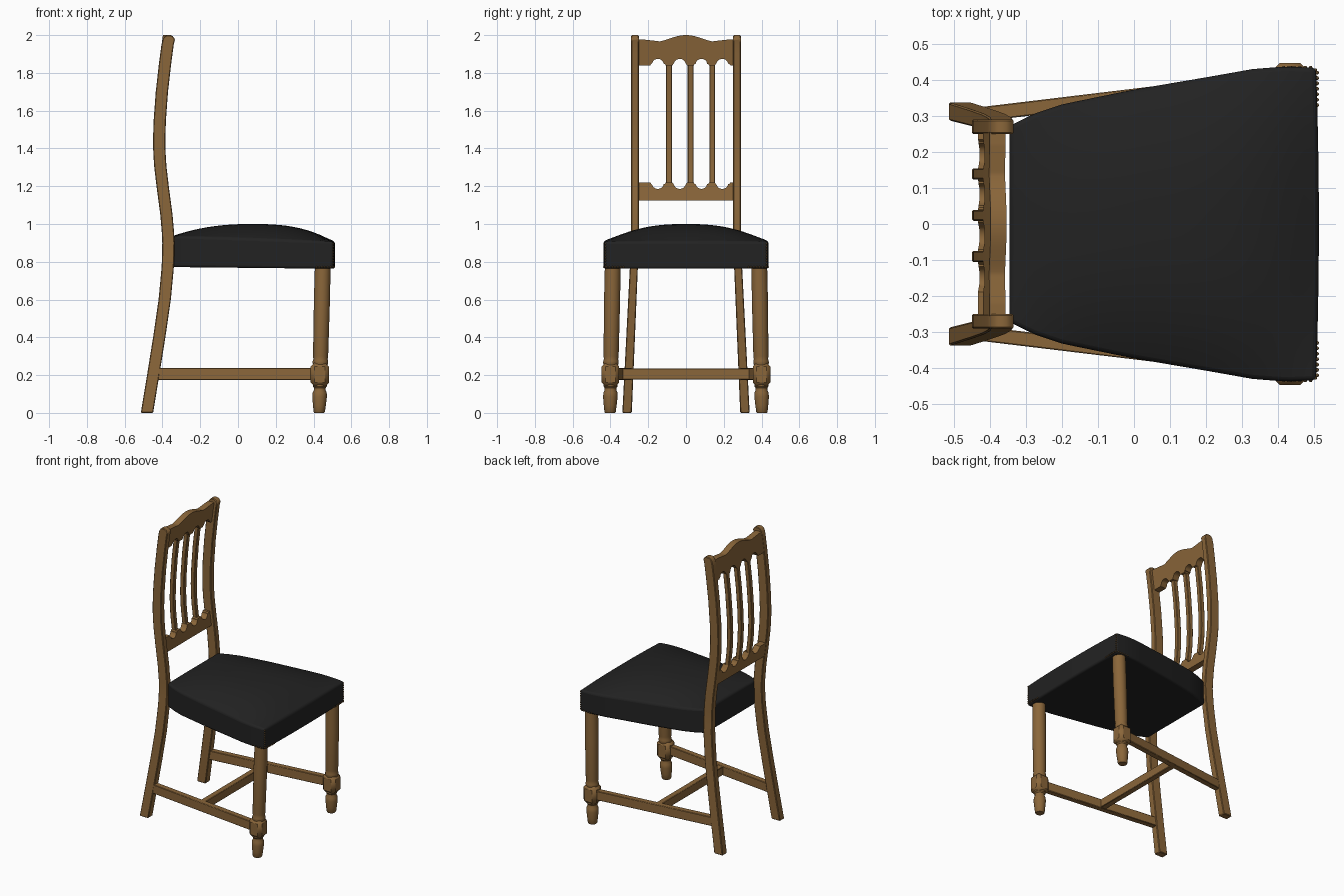
import bpy, bmesh, math
from mathutils import Vector, Matrix

cube = bpy.data.objects.get("Cube")
if cube:
    bpy.data.objects.remove(cube, do_unlink=True)


def material(name, rgb):
    m = bpy.data.materials.new(name)
    m.use_nodes = True
    m.diffuse_color = (*rgb, 1)
    m.node_tree.nodes["Principled BSDF"].inputs["Base Color"].default_value = (*rgb, 1)
    return m


WOOD = material("oak_wood", (0.255, 0.133, 0.042))
LEATHER = material("black_leather", (0.016, 0.016, 0.016))
BRASS = material("dark_brass", (0.11, 0.065, 0.025))


def finish(name, bm, mat, bevel=0.0, segments=1, angle=35):
    bmesh.ops.recalc_face_normals(bm, faces=bm.faces[:])
    mesh = bpy.data.meshes.new(name)
    bm.to_mesh(mesh)
    bm.free()
    obj = bpy.data.objects.new(name, mesh)
    bpy.context.collection.objects.link(obj)
    mesh.materials.append(mat)
    if bevel:
        mod = obj.modifiers.new("soft_edges", 'BEVEL')
        mod.width, mod.segments = bevel, segments
        mod.limit_method, mod.angle_limit = 'ANGLE', math.radians(40)
    bpy.ops.object.select_all(action='DESELECT')
    obj.select_set(True)
    bpy.context.view_layer.objects.active = obj
    bpy.ops.object.shade_smooth_by_angle(angle=math.radians(angle))
    return obj


def slab(name, nu, nv, near, far, mat=WOOD, bevel=0.004, segments=1):
    """Solid between two surfaces given as functions of u, v in -1..1."""
    bm = bmesh.new()
    bmesh.ops.create_grid(bm, x_segments=nu, y_segments=nv, size=1)
    base = bm.verts[:]
    res = bmesh.ops.extrude_face_region(bm, geom=bm.faces[:], use_keep_orig=True)
    top = [g for g in res["geom"] if isinstance(g, bmesh.types.BMVert)]
    for verts, fn in ((base, near), (top, far)):
        for v in verts:
            v.co = Vector(fn(v.co.x, v.co.y))
    return finish(name, bm, mat, bevel, segments)


def lerp(a, b, t):
    return a + (b - a) * t


def interp(table, z):
    for (z0, a), (z1, b) in zip(table, table[1:]):
        if z <= z1:
            return lerp(a, b, (z - z0) / (z1 - z0))
    return table[-1][1]


# Side curve of the back, shared by posts, rails and slats
BACK = [(0, -.482), (.2, -.449), (.4, -.417), (.6, -.388), (.78, -.371), (.92, -.368),
        (1.05, -.379), (1.2, -.399), (1.32, -.413), (1.43, -.418), (1.55, -.414),
        (1.7, -.403), (1.85, -.386), (2, -.366)]
HALF = 0.0325


def post_side(sign, edge):
    def fn(u, v):
        z = v + 1
        y = lerp(.312, .27, min(z / .9, 1)) + edge * lerp(.025, .0205, min(z / .9, 1))
        drop = .022 * abs(u) ** 3 if v > .99 else 0
        return (interp(BACK, z) + u * HALF, sign * y, z - drop)
    return fn


for side, sign in (("left", 1), ("right", -1)):
    slab(side + "_back_post", 6, 40, post_side(sign, -1), post_side(sign, 1))

# Rails and slats follow the back curve, flush with the rear of the posts
SLATS = (-.09, .024, .139)
SCALLOPS = (-.149, -.033, .082, .192)


def scallop(y):
    d = min(abs(y - c) for c in SCALLOPS)
    return math.sqrt(max(0, 1 - (d / .03) ** 2)) * .026 + (.008 if d < .038 else 0)


def crest(y):
    a = abs(y)
    if a < .14:
        return 1.967 + .033 * (.5 + .5 * math.cos(math.pi * a / .14)) ** .7
    return 1.967 + .009 * min(1, (a - .14) / .08)


def curved_panel(name, nu, nv, y0, y1, low, high, depth, bevel=0):
    def surface(offset):
        def fn(u, v):
            y = lerp(y0, y1, (u + 1) / 2)
            z = lerp(low(y), high(y), (v + 1) / 2)
            return (interp(BACK, z) - HALF + offset, y, z)
        return fn
    slab(name, nu, nv, surface(.001), surface(depth), bevel=bevel)


curved_panel("top_rail", 100, 6, -.255, .255, lambda y: 1.84 + scallop(y), crest, .045)
curved_panel("lower_rail", 100, 4, -.255, .255, lambda y: 1.125,
             lambda y: 1.22 - scallop(y), .045)
for i, y in enumerate(SLATS):
    curved_panel(f"back_slat_{i + 1}", 1, 24, y - .015, y + .015,
                 lambda y: 1.19, lambda y: 1.87, .03, .003)

# Domed trapezoid seat cushion
WIDTH = [(-.345, .272), (-.28, .305), (-.2, .332), (0, .373), (.2, .407), (.33, .43),
         (.42, .437), (.51, .433)]


def seat_xy(u, v):
    x = lerp(-.345, .505, (u + 1) / 2)
    half = interp(WIDTH, x)
    return x + (.008 * (1 - v * v) if u > .99 else 0), v * half


def seat_top(u, v):
    edge = lerp(.937, .907, (u + 1) / 2)
    dome = (1 - abs(u) ** 2.5) * (1 - abs(v) ** 2.5)
    return (*seat_xy(u, v), edge + (1 - edge) * dome)


def seat_bottom(u, v):
    return (*seat_xy(u, v), lerp(.772, .763, (u + 1) / 2))


slab("seat_cushion", 24, 24, seat_bottom, seat_top, LEATHER, .012, 3)

# Upholstery nails around the front corners
bm = bmesh.new()
spots = []
for s in (1, -1):
    spots += [(.503, s * .427, .775 + i * .015) for i in range(9)]
    spots += [(.508, s * (.42 - i * .015), .772) for i in range(7)]
    spots += [(.49 - i * .015, s * .434, .772) for i in range(6)]
for p in spots:
    bmesh.ops.create_icosphere(bm, subdivisions=1, radius=.006, matrix=Matrix.Translation(p))
finish("seat_nails", bm, BRASS, angle=60)

# Turned front legs with a chamfered block
LEG = [(0, .026), (.006, .030), (.04, .034), (.085, .0385), (.108, .037), (.12, .031),
       (.132, .031), (.14, .037), (.15, .037), (.25, .037), (.262, .041), (.275, .041),
       (.285, .0375), (.3, .040), (.6, .0425), (.79, .0415)]
SIDES = 24
for side, sign in (("left", 1), ("right", -1)):
    bm = bmesh.new()
    rings = []
    for z, r in LEG:
        cx, cy = .43 + .024 * z, sign * (.402 - .018 * z)
        rings.append([bm.verts.new((cx + r * math.cos(math.tau * k / SIDES),
                                    cy + r * math.sin(math.tau * k / SIDES), z))
                      for k in range(SIDES)])
    for a, b in zip(rings, rings[1:]):
        for k in range(SIDES):
            n = (k + 1) % SIDES
            bm.faces.new((a[k], a[n], b[n], b[k]))
    bm.faces.new(rings[0])
    bm.faces.new(rings[-1])
    finish(side + "_front_leg", bm, WOOD)

    bm = bmesh.new()
    bmesh.ops.create_cube(bm, size=1, matrix=Matrix.Translation((.433, sign * .4, .203))
                          @ Matrix.Diagonal((.097, .093, .125, 1)))
    finish(side + "_leg_block", bm, WOOD, .02, 1, 20)


# Stretchers joined in an H
def bar(name, start, end, thick, height):
    a, b = Vector(start), Vector(end)
    across = (b - a).cross(Vector((0, 0, 1))).normalized() * thick / 2

    def surface(s):
        return lambda u, v: a.lerp(b, (u + 1) / 2) + across * v + Vector((0, 0, s * height / 2))
    slab(name, 1, 1, surface(-1), surface(1), bevel=.003)


for side, sign in (("left", 1), ("right", -1)):
    bar(side + "_stretcher", (-.445, sign * .302, .206), (.42, sign * .406, .206), .04, .062)
bar("cross_stretcher", (-.03, -.345, .206), (-.03, .345, .206), .04, .058)
